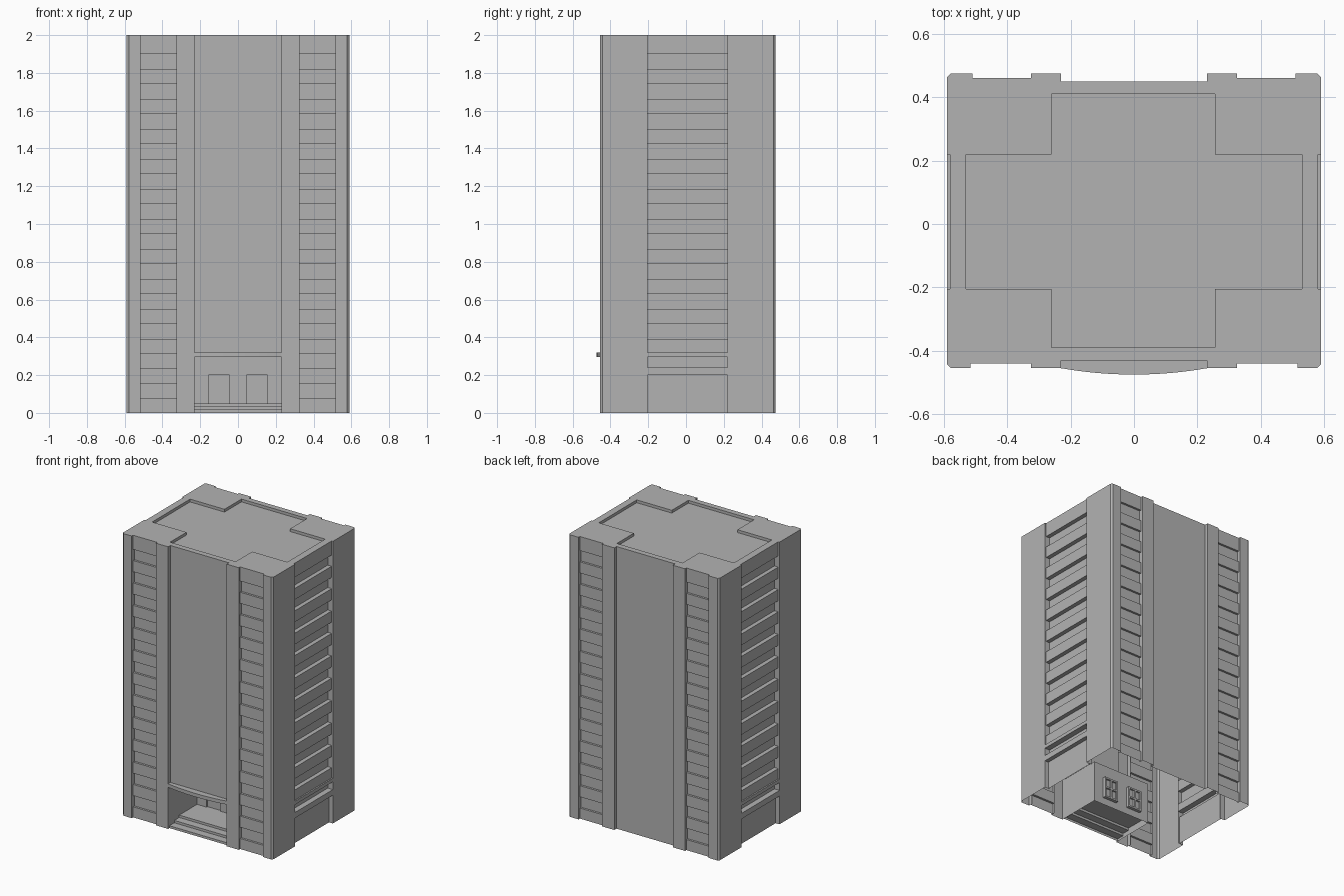
import bpy, bmesh
from mathutils import Vector

if "Cube" in bpy.data.objects:
    bpy.data.objects.remove(bpy.data.objects["Cube"])

grey = bpy.data.materials.new("concrete_grey")
grey.use_nodes = True
colour = (0.45, 0.45, 0.45, 1)
grey.diffuse_color = colour
grey.node_tree.nodes["Principled BSDF"].inputs["Base Color"].default_value = colour

TOP = 2.0
CANOPY_LOW, CANOPY_TOP = 0.295, 0.32


def make_object(name, bm):
    bmesh.ops.remove_doubles(bm, verts=bm.verts, dist=0.0001)
    mesh = bpy.data.meshes.new(name)
    bm.to_mesh(mesh)
    bm.free()
    mesh.materials.append(grey)
    bpy.context.collection.objects.link(bpy.data.objects.new(name, mesh))


def add_face(bm, points):
    bm.faces.new([bm.verts.new(p) for p in points])


def ribbon(bm, path, sweep):
    """Sweep an open path along a vector."""
    path, sweep = [Vector(p) for p in path], Vector(sweep)
    for a, b in zip(path, path[1:]):
        add_face(bm, (a, a + sweep, b + sweep, b))


def wall(bm, plan, low, high):
    ribbon(bm, [(x, y, high) for x, y in plan], (0, 0, low - high))


def box(bm, low, high):
    low, high = Vector(low), Vector(high)
    new = bmesh.ops.create_cube(bm, size=1)["verts"]
    for v in new:
        v.co = (low + high) / 2 + v.co * (high - low)


def facade(bm, a, b, profile, depth):
    """Wall strip between two plan points, following a (height, inset) profile."""
    a, b = Vector((*a, 0)), Vector((*b, 0))
    up = Vector((0, 0, 1))
    inward = up.cross(b - a).normalized()
    ribbon(bm, [a + inward * d + up * z for z, d in profile], b - a)
    for p, sign in ((a, 1), (b, -1)):
        ends = [p, p + inward * depth][::sign]
        ribbon(bm, [e + up * TOP for e in ends[::-1]], -up * TOP)


def window_profile(start, count, depth):
    """Alternate spandrels and recessed windows upward from the start points."""
    profile = list(start)
    for k in reversed(range(count)):
        high = 1.9 - 0.1587 * k
        low = high - 0.0793
        profile += [(low, 0), (low, depth), (high, depth), (high, 0)]
    return profile + [(TOP, 0)]


# Plan outline: right half from front to back, then its mirror
half = [(.23, -.43), (.23, -.455), (.325, -.455), (.325, -.44), (.515, -.44),
        (.515, -.455), (.578, -.455), (.59, -.443), (.59, -.205), (.58, -.205),
        (.58, .22), (.59, .22), (.59, .463), (.578, .475), (.51, .475),
        (.51, .46), (.325, .46), (.325, .475), (.23, .475), (.23, .45)]
outline = half + [(-x, y) for x, y in reversed(half)]

# Pilasters
names = ["front_inner", "front_corner", "back_corner", "back_inner"]
bounds = [0, 4, 10, 16, 20, 24, 30, 36, 40]
for i in range(8):
    side = "left" if i < 4 else "right"
    bm = bmesh.new()
    wall(bm, outline[bounds[i]:bounds[i + 1]], 0, TOP)
    make_object(f"{side}_{names[i if i < 4 else 7 - i]}_pilaster", bm)

# Window strips
END_D, SIDE_D = 0.015, 0.03
end_profile = window_profile([(0, 0)], 12, END_D)
side_start = [(0, .02), (.2, .02), (.2, -.01), (.24, -.01), (.24, SIDE_D),
              (CANOPY_LOW, SIDE_D), (CANOPY_LOW, -.01), (CANOPY_TOP, -.01), (CANOPY_TOP, 0)]
side_profile = window_profile(side_start, 10, SIDE_D)
strips = {"left_front": 3, "left_side": 9, "left_back": 15,
          "right_back": 23, "right_side": 29, "right_front": 35}
for name, i in strips.items():
    bm = bmesh.new()
    if "side" in name:
        facade(bm, outline[i], outline[i + 1], side_profile, SIDE_D)
    else:
        facade(bm, outline[i], outline[i + 1], end_profile, END_D)
    make_object(name + "_windows", bm)

# Plain centre panels
bm = bmesh.new()
wall(bm, [outline[19], outline[20]], 0, TOP)
make_object("back_panel", bm)
bm = bmesh.new()
wall(bm, [outline[39], outline[0]], CANOPY_TOP, TOP)
make_object("front_panel", bm)

# Roof rim with a sunken cross-shaped deck
cross = [(-.26, -.39), (.255, -.39), (.255, -.205), (.53, -.205), (.53, .22), (.255, .22),
         (.255, .41), (-.26, .41), (-.26, .22), (-.53, .22), (-.53, -.205), (-.26, -.205)]
DECK = TOP - 0.02
bm = bmesh.new()
for loop in (outline, cross):
    verts = [bm.verts.new((x, y, TOP)) for x, y in loop]
    for a, b in zip(verts, verts[1:] + verts[:1]):
        bm.edges.new((a, b))
bmesh.ops.triangle_fill(bm, edges=bm.edges[:], use_beauty=True, normal=(0, 0, 1))
make_object("roof_rim", bm)
bm = bmesh.new()
add_face(bm, [(x, y, DECK) for x, y in cross])
wall(bm, (cross + cross[:1])[::-1], DECK, TOP)
make_object("roof_deck", bm)

# Curved entrance canopy
bm = bmesh.new()
arc = [(.23 * t / 6, -.475 + .02 * (t / 6) ** 2) for t in range(-6, 7)]
plan = arc + [(.23, -.43), (-.23, -.43)]
wall(bm, plan + plan[:1], CANOPY_LOW, CANOPY_TOP)
add_face(bm, [(x, y, CANOPY_TOP) for x, y in plan])
add_face(bm, [(x, y, CANOPY_LOW) for x, y in reversed(plan)])
make_object("canopy", bm)

# Entrance recess: side walls, ceiling and back wall with door openings
BACK, FLOOR, DOOR_TOP = -0.13, 0.05, 0.2
bm = bmesh.new()
wall(bm, [(-.23, -.43), (-.23, BACK)], 0, CANOPY_LOW)
wall(bm, [(.23, BACK), (.23, -.43)], 0, CANOPY_LOW)
ribbon(bm, [(-.23, -.43, CANOPY_LOW), (.23, -.43, CANOPY_LOW)], (0, BACK + .43, 0))
xs = [-.23, -.155, -.045, .045, .155, .23]
for i, (a, b) in enumerate(zip(xs, xs[1:])):
    wall(bm, [(a, BACK), (b, BACK)], DOOR_TOP, CANOPY_LOW)
    wall(bm, [(a, BACK), (b, BACK)], 0, FLOOR)
    if i % 2 == 0:
        wall(bm, [(a, BACK), (b, BACK)], FLOOR, DOOR_TOP)
make_object("entrance_recess", bm)

# Doors: recessed leaf with frame bars behind
for name, x in (("right_door", -.1), ("left_door", .1)):
    bm = bmesh.new()
    w, y = .055, BACK + .01
    box(bm, (x - w, BACK, FLOOR), (x + w, y, DOOR_TOP))
    front = [f for f in bm.faces if f.calc_center_median().y < BACK + .001]
    bmesh.ops.delete(bm, geom=front, context='FACES')
    for bar in (x - w, x - .006, x + w - .012):
        box(bm, (bar, y, FLOOR), (bar + .012, y + .012, DOOR_TOP))
    for z in (FLOOR, .12, DOOR_TOP - .012):
        box(bm, (x - w, y, z), (x + w, y + .012, z + .012))
    make_object(name, bm)

# Entrance steps and floor
bm = bmesh.new()
path = [(-.23, -.44, 0)]
for step in range(1, 4):
    y, z = -.44 + .055 * (step - 1), FLOOR * step / 3
    path += [(-.23, y, z), (-.23, y + .055, z)]
path.append((-.23, BACK, FLOOR))
ribbon(bm, path, (.46, 0, 0))
make_object("entrance_steps", bm)
